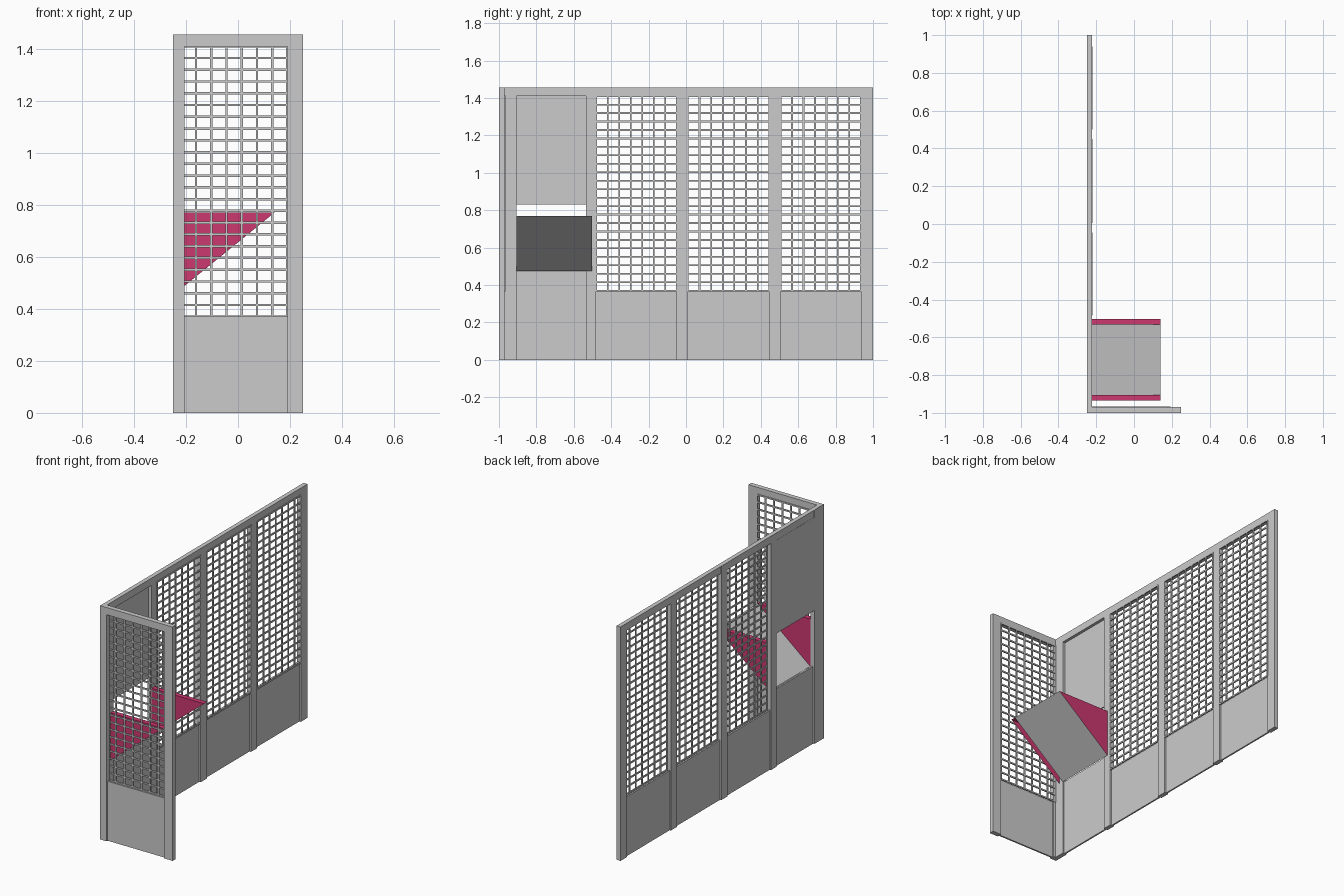
import bpy, bmesh

if "Cube" in bpy.data.objects:
    bpy.data.objects.remove(bpy.data.objects["Cube"])

H, RAIL, SILL = 1.455, 1.41, 0.37      # overall height, rail underside, panel top
XO, XI = -0.25, -0.222                 # long wall outer / inner face
YO, YI = -1.0, -0.97                   # short wall outer / inner face

pink = bpy.data.materials.new("pink")
pink.diffuse_color = (0.60, 0.04, 0.16, 1)
pink.use_nodes = True
pink.node_tree.nodes["Principled BSDF"].inputs["Base Color"].default_value = pink.diffuse_color


def finish(name, bm, mat=None):
    me = bpy.data.meshes.new(name)
    bm.to_mesh(me)
    bm.free()
    ob = bpy.data.objects.new(name, me)
    bpy.context.collection.objects.link(ob)
    if mat:
        me.materials.append(mat)
    return ob


def add_box(bm, x, y, z):
    vs = bmesh.ops.create_cube(bm, size=1)["verts"]
    for v in vs:
        v.co = [r[0] if c < 0 else r[1] for r, c in zip((x, y, z), v.co)]


def box(name, x, y, z):
    bm = bmesh.new()
    add_box(bm, x, y, z)
    return finish(name, bm)


def grille(name, a, b, place, cols=7, rows=23):
    """Bars between a and b; place(bm, along, z, layer) orients them on a wall."""
    bm = bmesh.new()
    w = 0.0045
    for i in range(cols + 1):
        c = a + (b - a) * i / cols
        place(bm, (c - w, c + w), (SILL, RAIL))
    for k in range(rows + 1):
        c = SILL + (RAIL - SILL) * k / rows
        place(bm, (a, b), (c - w, c + w))
    return finish(name, bm)


def on_long(bm, along, z):
    add_box(bm, (-0.226, -0.219), along, z)


def on_short(bm, along, z):
    add_box(bm, along, (-0.973, -0.966), z)


# Long wall: posts and top rail
posts = [(-1.0, -0.905), (-0.535, -0.48), (-0.05, 0.01), (0.445, 0.505), (0.935, 1.0)]
for p in posts:
    box("long_wall_post", (XO, XI), p, (0, H - 0.001))
box("long_wall_top_rail", (-0.249, XI), (-1, 1), (RAIL, H))

# Long wall: solid lower panels and open grilles above
for i in range(1, 4):
    a, b = posts[i][1], posts[i + 1][0]
    box("lower_panel", (-0.242, -0.232), (a, b), (0, SILL))
    grille("long_wall_grille", a, b, on_long)

# Chute bay: lower panel and flush upper panel with an opening between
box("chute_lower_panel", (-0.242, -0.232), (-0.905, -0.535), (0, 0.48))
box("chute_upper_panel", (XO, -0.24), (-0.905, -0.535), (0.83, RAIL))

# Short wall
box("short_wall_left_post", (XO, -0.205), (YO, YI), (0, H - 0.001))
box("short_wall_right_post", (0.19, 0.25), (YO, YI), (0, H - 0.001))
box("short_wall_top_rail", (XO, 0.25), (YO, YI), (RAIL, H))
box("short_wall_panel", (-0.205, 0.19), (-0.99, -0.98), (0, SILL))
grille("short_wall_grille", -0.22, 0.19, on_short)

# Chute: triangular cheeks with a top edge, and a sloped floor sheet
tri = [(XI, 0.475), (0.14, 0.77), (XI, 0.77)]
for y0, y1 in ((-0.935, -0.905), (-0.533, -0.503)):
    bm = bmesh.new()
    near, far = [[bm.verts.new((x, y, z)) for x, z in tri] for y in (y0, y1)]
    bm.faces.new(near)
    bm.faces.new(far[::-1])
    bm.faces.new((near[2], near[1], far[1], far[2]))
    finish("chute_cheek", bm, pink)

bm = bmesh.new()
bm.faces.new([bm.verts.new(c) for c in (
    (XI, -0.905, 0.475), (0.14, -0.905, 0.77), (0.14, -0.503, 0.77), (XI, -0.503, 0.475))])
finish("chute_floor", bm)
